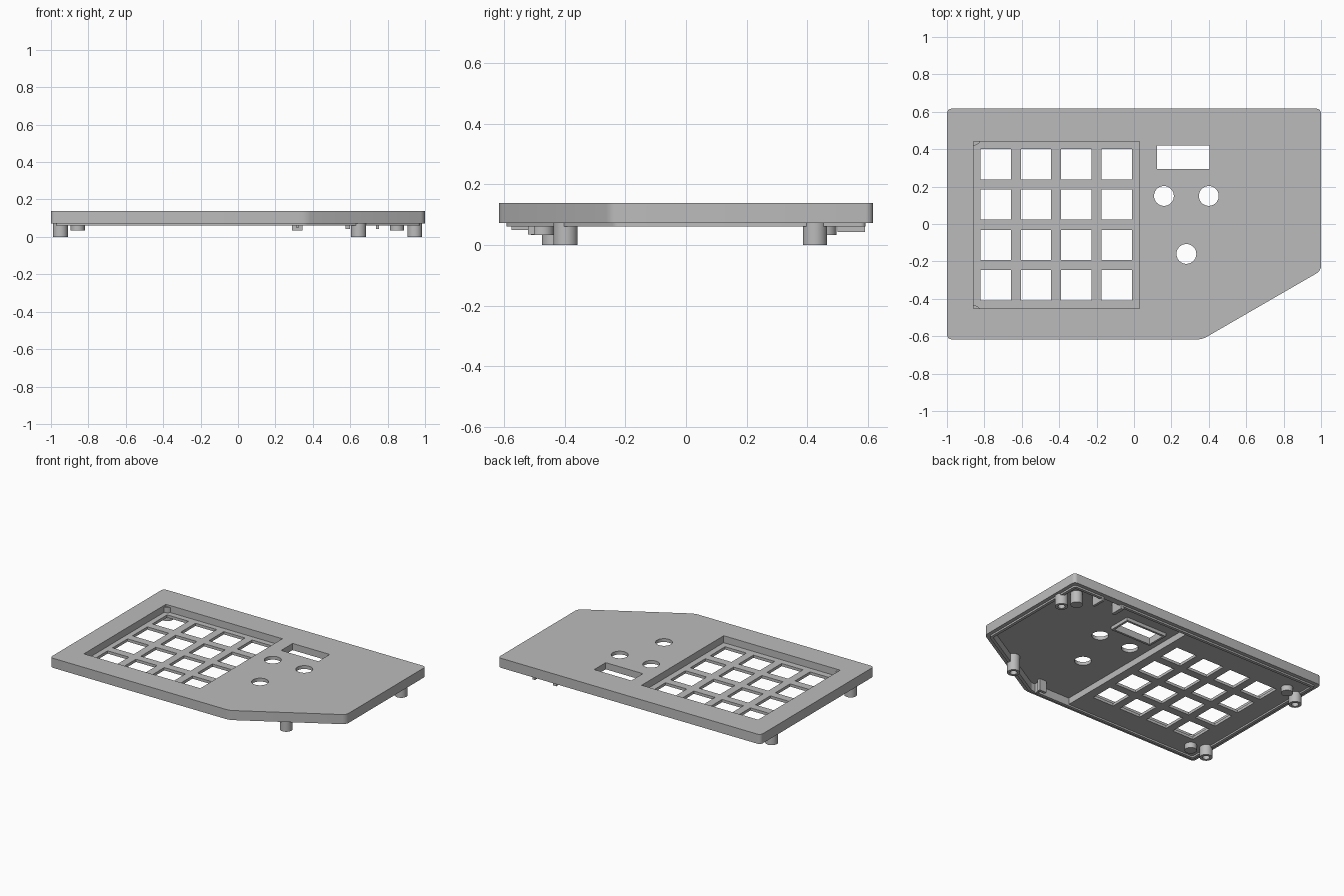
import bpy, bmesh
from mathutils import Vector
from mathutils.geometry import intersect_line_line_2d, intersect_line_line

cube = bpy.data.objects.get("Cube")
if cube:
    bpy.data.objects.remove(cube, do_unlink=True)

grey = bpy.data.materials.new("plain grey")
grey.use_nodes = True
grey.diffuse_color = (0.5, 0.5, 0.5, 1)
grey.node_tree.nodes["Principled BSDF"].inputs["Base Color"].default_value = (0.5, 0.5, 0.5, 1)


def finish(name, bm):
    bmesh.ops.recalc_face_normals(bm, faces=bm.faces)
    mesh = bpy.data.meshes.new(name)
    bm.to_mesh(mesh)
    bm.free()
    mesh.materials.append(grey)
    ob = bpy.data.objects.new(name, mesh)
    bpy.context.collection.objects.link(ob)
    return ob


def prism(name, points, z0, z1, rounding=0):
    """Upright prism from an outline, with optional rounded corners."""
    bm = bmesh.new()
    base = bm.faces.new([bm.verts.new((p[0], p[1], z0)) for p in points])
    top = bmesh.ops.extrude_face_region(bm, geom=[base])["geom"]
    for v in top:
        if isinstance(v, bmesh.types.BMVert):
            v.co.z = z1
    if rounding:
        upright = [e for e in bm.edges if abs(e.verts[0].co.z - e.verts[1].co.z) > 1e-4]
        bmesh.ops.bevel(bm, geom=upright, offset=rounding, segments=4,
                        profile=0.5, affect='EDGES')
    return finish(name, bm)


def box(name, x0, x1, y0, y1, z0, z1):
    return prism(name, [(x0, y0), (x1, y0), (x1, y1), (x0, y1)], z0, z1)


def cylinder(name, x, y, r, z0, z1):
    bm = bmesh.new()
    bmesh.ops.create_cone(bm, cap_ends=True, segments=40, radius1=r, radius2=r, depth=z1 - z0)
    bmesh.ops.translate(bm, verts=bm.verts, vec=(x, y, (z0 + z1) / 2))
    return finish(name, bm)


def boolean(ob, others, operation='DIFFERENCE'):
    for other in others:
        mod = ob.modifiers.new("join", 'BOOLEAN')
        mod.operation, mod.solver, mod.object = operation, 'EXACT', other
        bpy.context.view_layer.objects.active = ob
        bpy.ops.object.modifier_apply(modifier=mod.name)
        bpy.data.objects.remove(other, do_unlink=True)


def smooth(ob):
    bpy.ops.object.select_all(action='DESELECT')
    ob.select_set(True)
    bpy.context.view_layer.objects.active = ob
    bpy.ops.object.shade_smooth_by_angle()


OUTLINE = [Vector(p) for p in ((-1, -.617), (.365, -.617), (1, -.25), (1, .617), (-1, .617))]


def inset(d):
    """Case outline moved inwards by d."""
    lines = []
    for a, b in zip(OUTLINE, OUTLINE[1:] + OUTLINE[:1]):
        t = (b - a).normalized()
        n = Vector((-t.y, t.x)) * d
        lines.append(((a + n).to_3d(), (b + n).to_3d()))
    return [intersect_line_line(*lines[i - 1], *lines[i])[0] for i in range(len(lines))]


BOTTOM, TOP, LIP, FLOOR, CEILING = .072, .138, .06, .09, .115

# Cover with a locating lip underneath
cover = prism("cover", inset(0), BOTTOM, TOP, .025)
boolean(cover, [prism("lip", inset(.026), LIP, .1, .015)], 'UNION')

# Hollow underside: deep on the left, shallow below the keypad
deep = prism("deep_hollow", inset(.046), 0, CEILING, .01)
boolean(deep, [box("keypad_side", -2, .05, -1, 1, -.1, 1)])
shallow = prism("shallow_hollow", inset(.046), 0, .071, .01)
boolean(cover, [deep, shallow])

# Keypad tray, key openings, round button holes and port notch
cutters = [box("tray", -.857, .03, -.453, .44, FLOOR, .3)]
for i in range(4):
    for j in range(4):
        x, y, h = -.739 + .2155 * i, .32 - .216 * j, .081
        cutters.append(box("key_opening", x - h, x + h, y - h, y + h, 0, .2))
for x, y in ((.16, .15), (.4, .15), (.28, -.16)):
    cutters.append(cylinder("button_hole", x, y, .053, 0, .3))
cutters.append(box("port_notch", .6, .74, .56, .592, 0, BOTTOM))

# Screen window with a frame hanging below the cover
WINDOW = (.122, .405, .295, .42)
cutters.append(box("window", *WINDOW, 0, .3))
boolean(cover, cutters)
smooth(cover)
frame = box("window_frame", .107, .42, .28, .435, .092, CEILING + .002)
boolean(frame, [box("window", *WINDOW, 0, .3)])

# Hollow screw posts
for name, x, y in (("back_left", .945, .425), ("front_left", .645, -.397),
                   ("back_right", -.95, .425), ("front_right", -.95, -.435)):
    post = cylinder(name + "_screw_post", x, y, .04, 0, .125)
    boolean(post, [cylinder("bore", x, y, .022, -.1, .05)])
    smooth(post)

# Short solid support pegs
for name, x, y in (("back_left", .85, .458), ("back_right", -.857, .458),
                   ("front_right", -.857, -.473)):
    smooth(cylinder(name + "_peg", x, y, .038, .033, .125))

# Board clips along the back and front edges
box("port_clip_inner", .575, .6, .5, .59, .042, .12)
box("port_clip_outer", .738, .755, .5, .59, .042, .12)
box("front_clip", .29, .345, -.52, -.5, .035, .12)
box("front_clip_rib", .31, .325, -.575, -.5, .05, .12)
